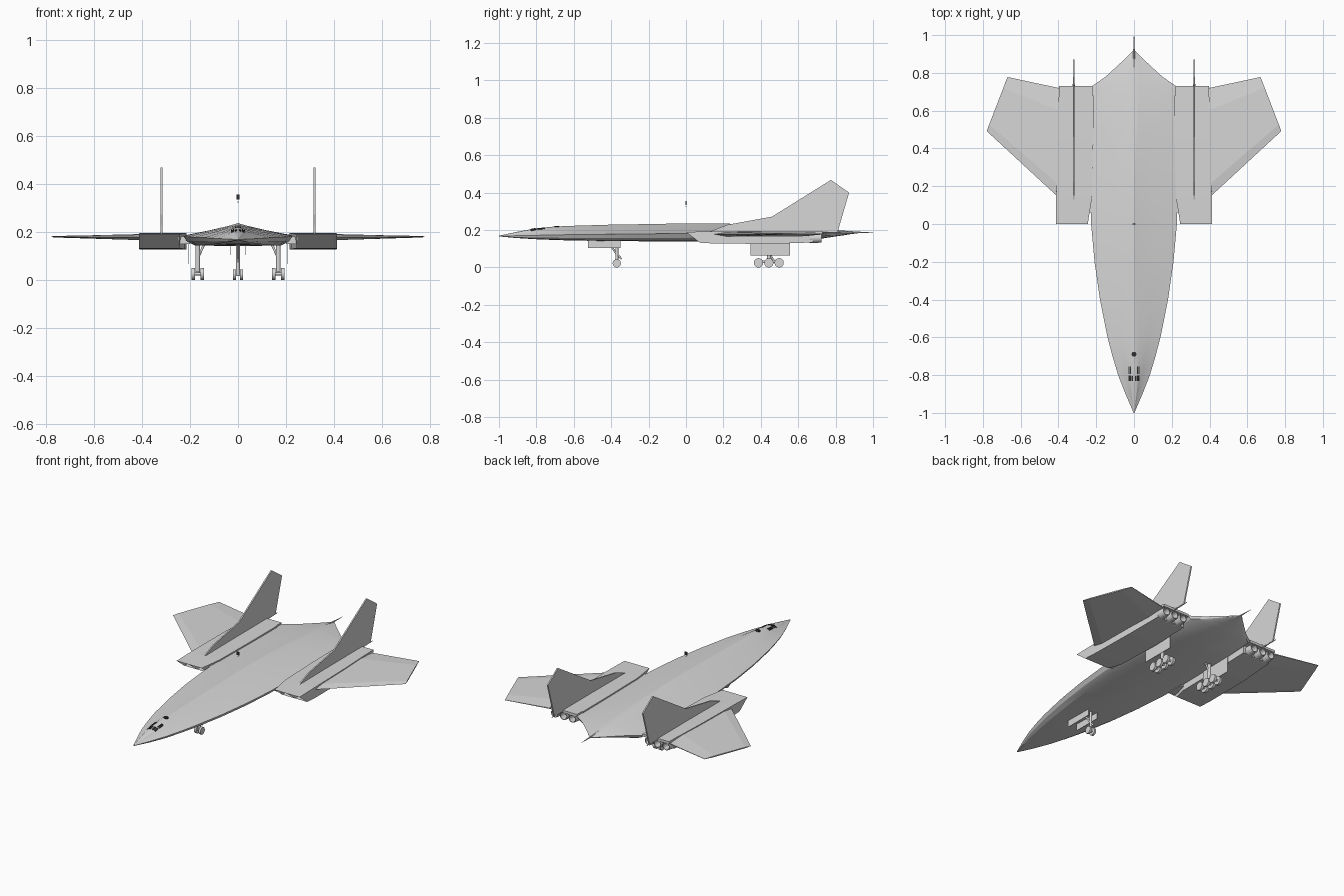
import bpy, bmesh, math
from mathutils import Vector, Matrix

cube = bpy.data.objects.get("Cube")
if cube:
    bpy.data.objects.remove(cube)


def material(name, value):
    m = bpy.data.materials.new(name)
    m.use_nodes = True
    colour = (value, value, value, 1)
    m.diffuse_color = colour
    m.node_tree.nodes["Principled BSDF"].inputs["Base Color"].default_value = colour
    return m


GREY = material("light grey", 0.68)
DARK = material("dark glass", 0.03)


def finish(name, bm, mat=GREY, mirror=False, smooth=False):
    bmesh.ops.recalc_face_normals(bm, faces=bm.faces)
    me = bpy.data.meshes.new(name)
    bm.to_mesh(me)
    bm.free()
    me.materials.append(mat)
    ob = bpy.data.objects.new(name, me)
    bpy.context.collection.objects.link(ob)
    if mirror:
        ob.modifiers.new("mirror", 'MIRROR').use_mirror_merge = False
    if smooth:
        bpy.ops.object.select_all(action='DESELECT')
        ob.select_set(True)
        bpy.context.view_layer.objects.active = ob
        bpy.ops.object.shade_smooth_by_angle(angle=math.radians(25))
    return ob


def loft(bm, rings, first=True, last=True):
    rows = [[bm.verts.new(p) for p in r] for r in rings]
    n = len(rows[0])
    for a, b in zip(rows, rows[1:]):
        for i in range(n):
            j = (i + 1) % n
            bm.faces.new((a[i], a[j], b[j], b[i]))
    if first:
        bm.faces.new(rows[0])
    if last:
        bm.faces.new(rows[-1])
    return rows


def box(bm, lo, hi):
    size = [b - a for a, b in zip(lo, hi)]
    mid = [(a + b) / 2 for a, b in zip(lo, hi)]
    bmesh.ops.create_cube(bm, size=1, matrix=Matrix.Translation(mid) @ Matrix.Diagonal((*size, 1)))


def rod(bm, a, b, r, r2=None, sides=12):
    a, b = Vector(a), Vector(b)
    turn = (b - a).to_track_quat('Z', 'Y').to_matrix().to_4x4()
    bmesh.ops.create_cone(bm, cap_ends=True, segments=sides, radius1=r, radius2=r if r2 is None else r2,
                          depth=(b - a).length, matrix=Matrix.Translation((a + b) / 2) @ turn)


# Fuselage stations: y, half width, top, edge height, bottom
HULL = [(-1, .002, .17, .168, .166), (-.9, .045, .191, .17, .157), (-.8, .084, .21, .172, .151),
        (-.7, .114, .219, .174, .147), (-.6, .14, .223, .176, .144), (-.4, .18, .229, .178, .141),
        (-.2, .209, .232, .18, .14), (0, .227, .236, .182, .14), (.2, .23, .235, .184, .14),
        (.5, .228, .225, .185, .143), (.73, .222, .208, .185, .155), (.78, .15, .203, .185, .163),
        (.835, .09, .197, .185, .171), (.88, .042, .192, .185, .178), (.92, .002, .187, .185, .183)]


def upper_profile(w, t, e):
    h = t - e
    return [(0, t), (min(.3 * w, .025), e + .86 * h), (.5 * w, e + .45 * h), (w, e)]


def hull_ring(y, w, t, e, b):
    half = upper_profile(w, t, e) + [(.93 * w, e + .55 * (b - e)), (.78 * w, e + .92 * (b - e)), (0, b)]
    full = half + [(-x, z) for x, z in half[-2:0:-1]]
    return [(x, y, z) for x, z in full]


def hull_top(x, y):
    for a, b in zip(HULL, HULL[1:]):
        if a[0] <= y <= b[0]:
            k = (y - a[0]) / (b[0] - a[0])
            w, t, e = [a[i] + k * (b[i] - a[i]) for i in (1, 2, 3)]
            break
    prof = upper_profile(w, t, e)
    for (x0, z0), (x1, z1) in zip(prof, prof[1:]):
        if x <= x1:
            return z0 + (z1 - z0) * (x - x0) / (x1 - x0)
    return e


bm = bmesh.new()
loft(bm, [hull_ring(*s) for s in HULL])
finish("fuselage", bm, smooth=True)

# Cockpit panes laid on the hull skin
bm = bmesh.new()
for x0, x1, y0, y1 in [(.004, .013, -.832, -.805), (.016, .028, -.83, -.803),
                       (.016, .021, -.795, -.755), (.024, .03, -.795, -.755)]:
    corners = [(x0, y0), (x1, y0), (x1, y1), (x0, y1)]
    loft(bm, [[(x, y, hull_top(x, y) + lift) for x, y in corners] for lift in (-.003, .003)])
finish("cockpit_windows", bm, DARK, mirror=True)

bm = bmesh.new()
rod(bm, (0, -.69, .214), (0, -.69, .223), .013)
finish("roof_hatch", bm, DARK)

# Tail spike and floating beacon
bm = bmesh.new()
rod(bm, (0, .55, .213), (0, .9, .188), .005, sides=8)
rod(bm, (0, .9, .188), (0, 1, .186), .005, .001, sides=8)
finish("tail_spike", bm)
bm = bmesh.new()
box(bm, (-.007, -.002, .335), (.007, .002, .355))
box(bm, (-.002, -.002, .323), (.002, .002, .327))
finish("beacon", bm, DARK)


# Engine nacelles with raked twin intakes
def nacelle_ring(inner, outer, y_top, y_low, top, low):
    mid = (inner + outer) / 2
    return [(inner, y_top, top), (mid, y_top, top), (outer, y_top, top),
            (outer, y_low, low), (mid, y_low, low), (inner, y_low, low)]


bm = bmesh.new()
rows = loft(bm, [nacelle_ring(.245, .412, 0, .075, .19, .132),
                 nacelle_ring(.222, .412, .14, .16, .193, .128),
                 nacelle_ring(.215, .408, .45, .45, .195, .126),
                 nacelle_ring(.215, .398, .68, .68, .195, .134)], first=False)
a = rows[0]
mouths = [bm.faces.new((a[0], a[1], a[4], a[5])), bm.faces.new((a[1], a[2], a[3], a[4]))]
bmesh.ops.inset_individual(bm, faces=mouths, thickness=.01)
for f in mouths:
    out = bmesh.ops.extrude_discrete_faces(bm, faces=[f])["faces"]
    bmesh.ops.translate(bm, verts=out[0].verts, vec=(0, .1, 0))
box(bm, (.22, .66, .18), (.398, .73, .195))
finish("engine_nacelles", bm, mirror=True)

# Diverters between nacelle and fuselage
bm = bmesh.new()
box(bm, (.2, .06, .15), (.25, .16, .18))
finish("intake_diverters", bm, mirror=True)

# Three hollow nozzles in each nacelle
bm = bmesh.new()
for cx in (.256, .315, .374):
    rings = []
    for y, r in [(.66, .027), (.69, .028), (.725, .024), (.725, .02), (.685, .018)]:
        rings.append([(cx + r * math.cos(i * math.pi / 8), y, .158 + r * math.sin(i * math.pi / 8))
                      for i in range(16)])
    loft(bm, rings)
finish("exhaust_nozzles", bm, mirror=True, smooth=True)


# Wings: thin faceted section, root to tip
def wing_ring(x, lead, trail, z, thick):
    c = trail - lead
    return [(x, lead + c * k, z + thick * s) for k, s in
            [(0, 0), (.12, .4), (.8, .5), (1, .1), (1, -.1), (.8, -.5), (.12, -.5)]]


bm = bmesh.new()
loft(bm, [wing_ring(.38, .125, .715, .178, .026), wing_ring(.412, .152, .723, .178, .025),
          wing_ring(.67, .39, .78, .18, .013)], last=False)
tip = wing_ring(.67, .39, .78, .18, .013)
end = [(.67 + .11 * (1 - (y - .49) / .29) if y > .49 else .67 + .11 * (y - .39) / .1, y, z) for x, y, z in tip]
bm.free()
bm = bmesh.new()
rings = [wing_ring(.38, .125, .715, .178, .026), wing_ring(.412, .152, .723, .178, .025)]
raked = wing_ring(.78, .492, .778, .18, .007)
# the tip edge runs inward toward the trailing edge
raked = [(.78 - .11 * (y - .492) / .286, y, z) for x, y, z in raked]
loft(bm, rings + [raked])
finish("wings", bm, mirror=True)

# Twin vertical fins
FIN = [(.13, .193), (.22, .228), (.46, .272), (.775, .468), (.872, .4), (.81, .188), (.2, .188)]
bm = bmesh.new()
loft(bm, [[(x, y, z) for y, z in FIN] for x in (.315, .323)])
rod(bm, (.319, .72, .19), (.319, .83, .189), .006, .002, sides=8)
finish("vertical_fins", bm, mirror=True)


# Landing gear
def wheel_pair(bm, x, y, r, gap, width):
    for s in (-1, 1):
        rod(bm, (x + s * gap, y, r), (x + s * (gap + width), y, r), r, sides=18)
    rod(bm, (x - gap - .002, y, r), (x + gap + .002, y, r), .006)


bm = bmesh.new()
wheel_pair(bm, 0, -.37, .022, .009, .012)
rod(bm, (0, -.37, .022), (0, -.37, .145), .008)
rod(bm, (0, -.345, .045), (0, -.37, .075), .005)
rod(bm, (0, -.37, .07), (0, -.42, .145), .005)
finish("nose_gear", bm, smooth=True)
bm = bmesh.new()
box(bm, (.029, -.525, .103), (.032, -.35, .15))
finish("nose_gear_doors", bm, mirror=True)

bm = bmesh.new()
for y in (.388, .443, .498):
    wheel_pair(bm, .168, y, .025, .011, .015)
rod(bm, (.168, .388, .03), (.168, .498, .03), .007)
rod(bm, (.168, .443, .03), (.168, .443, .15), .01)
rod(bm, (.168, .47, .035), (.168, .443, .08), .005)
rod(bm, (.168, .443, .09), (.14, .443, .15), .005)
finish("main_gear", bm, mirror=True, smooth=True)
bm = bmesh.new()
box(bm, (.204, .345, .065), (.207, .555, .16))
finish("main_gear_doors", bm, mirror=True)
